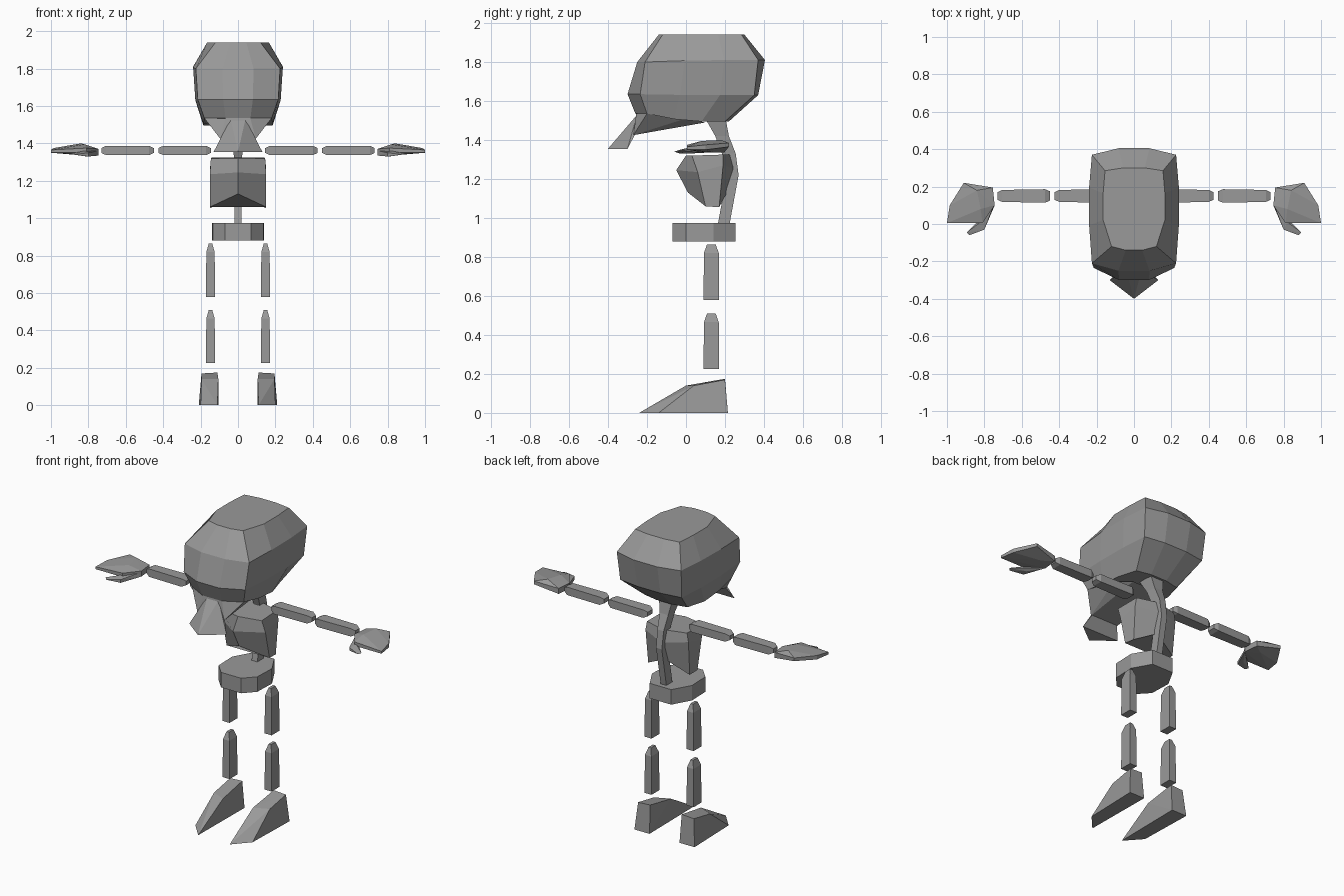
import bpy, bmesh

if "Cube" in bpy.data.objects:
    bpy.data.objects.remove(bpy.data.objects["Cube"])

grey = bpy.data.materials.new("bone grey")
grey.diffuse_color = (0.32, 0.32, 0.32, 1)
grey.use_nodes = True
grey.node_tree.nodes["Principled BSDF"].inputs["Base Color"].default_value = grey.diffuse_color


def finish(name, bm):
    bmesh.ops.recalc_face_normals(bm, faces=bm.faces)
    me = bpy.data.meshes.new(name)
    bm.to_mesh(me)
    bm.free()
    me.materials.append(grey)
    ob = bpy.data.objects.new(name, me)
    bpy.context.collection.objects.link(ob)
    return ob


def hull(name, pts, side=1):
    """Convex solid through the points, optionally flipped in x."""
    bm = bmesh.new()
    vs = [bm.verts.new((x * side, y, z)) for x, y, z in pts]
    res = bmesh.ops.convex_hull(bm, input=vs)
    junk = {v for v in res["geom_interior"] + res["geom_unused"]
            if isinstance(v, bmesh.types.BMVert)}
    bmesh.ops.delete(bm, geom=list(junk), context='VERTS')
    bmesh.ops.dissolve_limit(bm, angle_limit=0.02, verts=bm.verts, edges=bm.edges)
    return finish(name, bm)


def loft(name, rings):
    """Closed skin over rings of equal point count."""
    bm = bmesh.new()
    rows = [[bm.verts.new(p) for p in r] for r in rings]
    n = len(rows[0])
    for a, b in zip(rows, rows[1:]):
        for i in range(n):
            j = (i + 1) % n
            bm.faces.new((a[i], a[j], b[j], b[i]))
    bm.faces.new(rows[0])
    bm.faces.new(rows[-1])
    return finish(name, bm)


def both(half):
    """Points of one half plus their mirror image."""
    return half + [(-x, y, z) for x, y, z in half if x]


def mirrored_ring(half):
    """Ring from a half outline ordered front to back."""
    return half + [(-x, y, z) for x, y, z in reversed(half) if x]


# Skull: rings of front width, back width, side bulge, front corner/middle y,
# back corner/middle y, front z, back z
def skull_ring(wf, wb, wm, fc, fm, bc, bk, zf, zb):
    d = bc - fc
    half = [(wf * .37, fm, zf), (wf, fc, zf),
            (wm, fc + d * .35, zf + (zb - zf) * .7),
            (wm, fc + d * .7, zb), (wb, bc, zb), (wb * .37, bk, zb)]
    return mirrored_ring(half)


loft("skull", [
    skull_ring(.12, .155, .165, -.12, -.14, .285, .30, 1.94, 1.94),
    skull_ring(.225, .225, .24, -.21, -.25, .37, .405, 1.80, 1.81),
    skull_ring(.215, .215, .228, -.235, -.30, .35, .37, 1.635, 1.63),
    skull_ring(.18, .15, .185, -.20, -.26, .20, .22, 1.535, 1.495)])

# Jaw wedge and pointed beak
hull("jaw", both([(.18, -.20, 1.535), (.066, -.255, 1.535), (.095, -.27, 1.425),
                  (.09, .10, 1.49), (.15, .0, 1.51)]))
hull("beak", both([(0, -.40, 1.355), (.13, -.30, 1.355), (.04, -.25, 1.53),
                   (.08, -.25, 1.45)]))

# Spine rising from the pelvis into the skull
spine = [(.155, .05, .045, 1.50), (.185, .035, .03, 1.42), (.22, .035, .022, 1.33),
         (.24, .03, .02, 1.22), (.19, .03, .02, .95)]
loft("spine", [[(-w, y - d, z), (w, y - d, z), (w, y + d, z), (-w, y + d, z)]
               for y, d, w, z in spine])

# Ribcage with a notch under the breastbone
loft("ribcage", [mirrored_ring(h) for h in (
    [(0, .0, 1.32), (.145, .03, 1.32), (.14, .19, 1.325), (0, .23, 1.325)],
    [(0, -.05, 1.245), (.15, .06, 1.235), (.15, .19, 1.27), (0, .25, 1.25)],
    [(0, .01, 1.13), (.15, .10, 1.06), (.145, .17, 1.055), (0, .21, 1.13)])])

# Pelvis block
outline = [(.07, -.07), (.135, .0), (.14, .14), (.075, .255)]
hull("pelvis", both([(x, y, z) for x, y in outline for z in (.88, .975)]))


# Limb segments with tapered ends
def leg_bone(name, s, z0, z1):
    pts = [(.147 + i * w, .13 + j * d, z)
           for w, d, z in ((.025, .04, z0), (.022, .038, z1 - .045), (.009, .022, z1))
           for i in (-1, 1) for j in (-1, 1)]
    hull(name, pts, s)


def arm_bone(name, s, x0, x1):
    pts = [(x, .15 + j * d, 1.362 + k * h)
           for x, d, h in ((x0, .025, .013), (x0 + .025, .036, .025),
                           (x1 - .025, .032, .025), (x1, .02, .013))
           for j in (-1, 1) for k in (-1, 1)]
    hull(name, pts, s)


for s, tag in ((1, "left"), (-1, "right")):
    leg_bone(tag + "_thigh", s, .58, .865)
    leg_bone(tag + "_shin", s, .225, .51)
    arm_bone(tag + "_upper_arm", s, .145, .425)
    arm_bone(tag + "_forearm", s, .45, .73)
    # Wedge foot with a slanted toe edge
    hull(tag + "_foot", [(.11, -.24, 0), (.20, -.14, 0), (.21, .215, 0), (.105, .215, 0),
                         (.105, .0, .14), (.195, .04, .14), (.11, .20, .175),
                         (.195, .20, .17)], s)
    # Mitten palm, then thumb
    hull(tag + "_palm", [(.745, .10, 1.335), (.745, .10, 1.37), (.755, .195, 1.335),
                         (.755, .195, 1.37), (.82, .08, 1.395), (.84, .18, 1.40),
                         (.91, .22, 1.365), (.91, .22, 1.385), (.985, .10, 1.35),
                         (.985, .10, 1.375), (1.0, .005, 1.35), (1.0, .005, 1.365),
                         (.81, .005, 1.35), (.81, .005, 1.375), (.82, .15, 1.335)], s)
    hull(tag + "_thumb", [(.745, .10, 1.335), (.75, .10, 1.36), (.81, .01, 1.33),
                          (.82, .01, 1.36), (.80, -.03, 1.33), (.80, -.03, 1.35),
                          (.88, -.06, 1.34), (.895, -.045, 1.345)], s)
